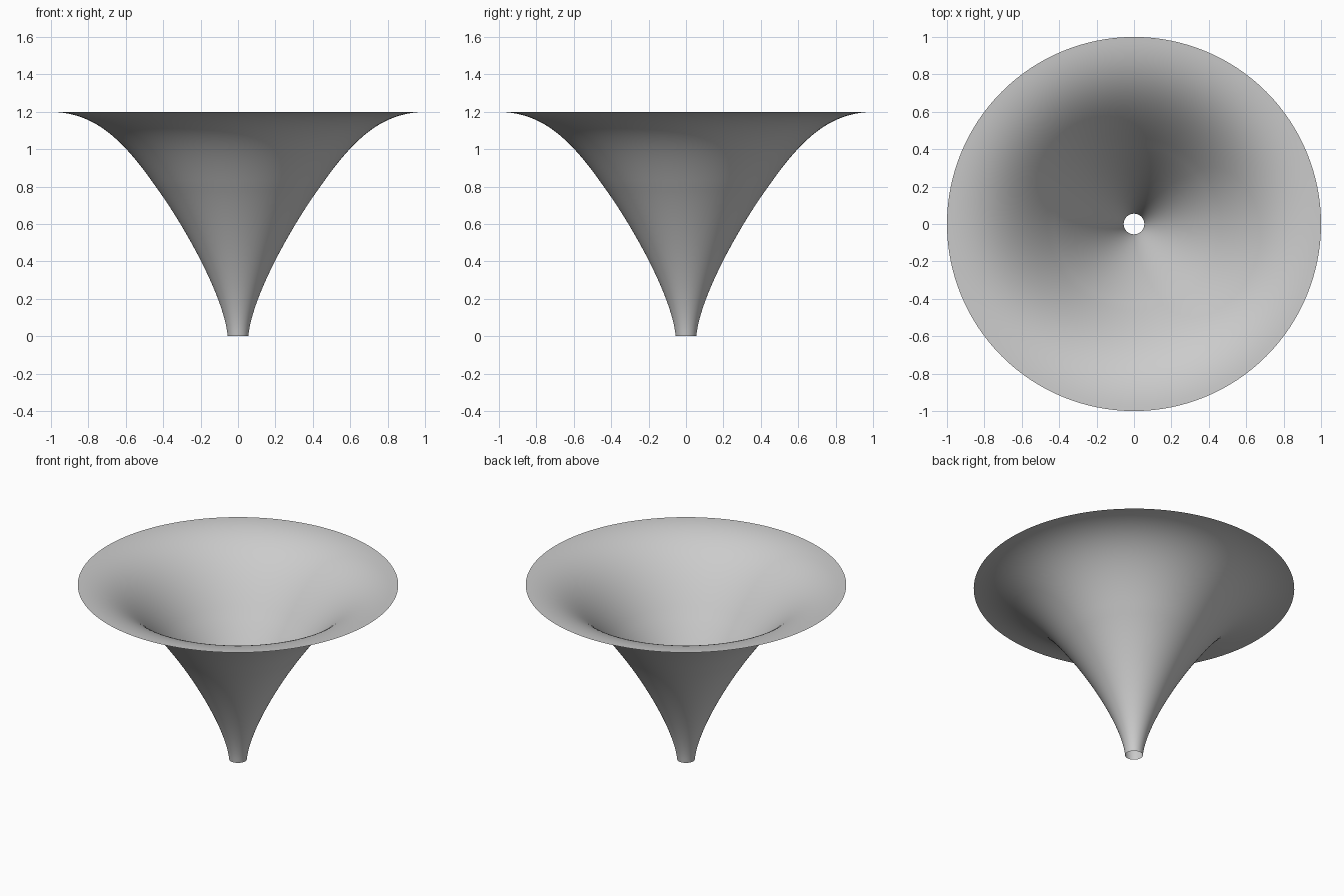
import bpy
import bmesh
import math
from mathutils import Vector
from mathutils.geometry import interpolate_bezier

cube = bpy.data.objects.get("Cube")
if cube:
    bpy.data.objects.remove(cube, do_unlink=True)

# Plain grey material
grey = bpy.data.materials.new("plain grey")
grey.use_nodes = True
colour = (0.6, 0.6, 0.6, 1)
grey.diffuse_color = colour
grey.node_tree.nodes["Principled BSDF"].inputs["Base Color"].default_value = colour

# Flared profile: narrow spout, sloping wall, then a flat lip
STEPS, SIDES = 24, 128


def curve(*points):
    return interpolate_bezier(*(Vector((x, 0, z)) for x, z in points), STEPS)


wall = curve((0.055, 0), (0.075, 0.22), (0.30, 0.61), (0.44, 0.80))
lip = curve((0.44, 0.80), (0.62, 1.06), (0.77, 1.195), (1, 1.2))
profile = wall + lip[1:]

# Open shell turned around the vertical axis
bm = bmesh.new()
verts = [bm.verts.new(p) for p in profile]
edges = [bm.edges.new(pair) for pair in zip(verts, verts[1:])]
bmesh.ops.spin(bm, geom=verts + edges, cent=(0, 0, 0), axis=(0, 0, 1),
               angle=math.tau, steps=SIDES, use_merge=False)
bmesh.ops.remove_doubles(bm, verts=bm.verts, dist=0.0005)
bmesh.ops.recalc_face_normals(bm, faces=bm.faces)
bm.faces.ensure_lookup_table()
# The shell faces outwards and down
if bm.faces[0].normal.dot(bm.faces[0].calc_center_median() * Vector((1, 1, 0))) < 0:
    bmesh.ops.reverse_faces(bm, faces=bm.faces)
for face in bm.faces:
    face.smooth = True

mesh = bpy.data.meshes.new("funnel")
bm.to_mesh(mesh)
bm.free()
mesh.materials.append(grey)
funnel = bpy.data.objects.new("funnel", mesh)
bpy.context.collection.objects.link(funnel)
